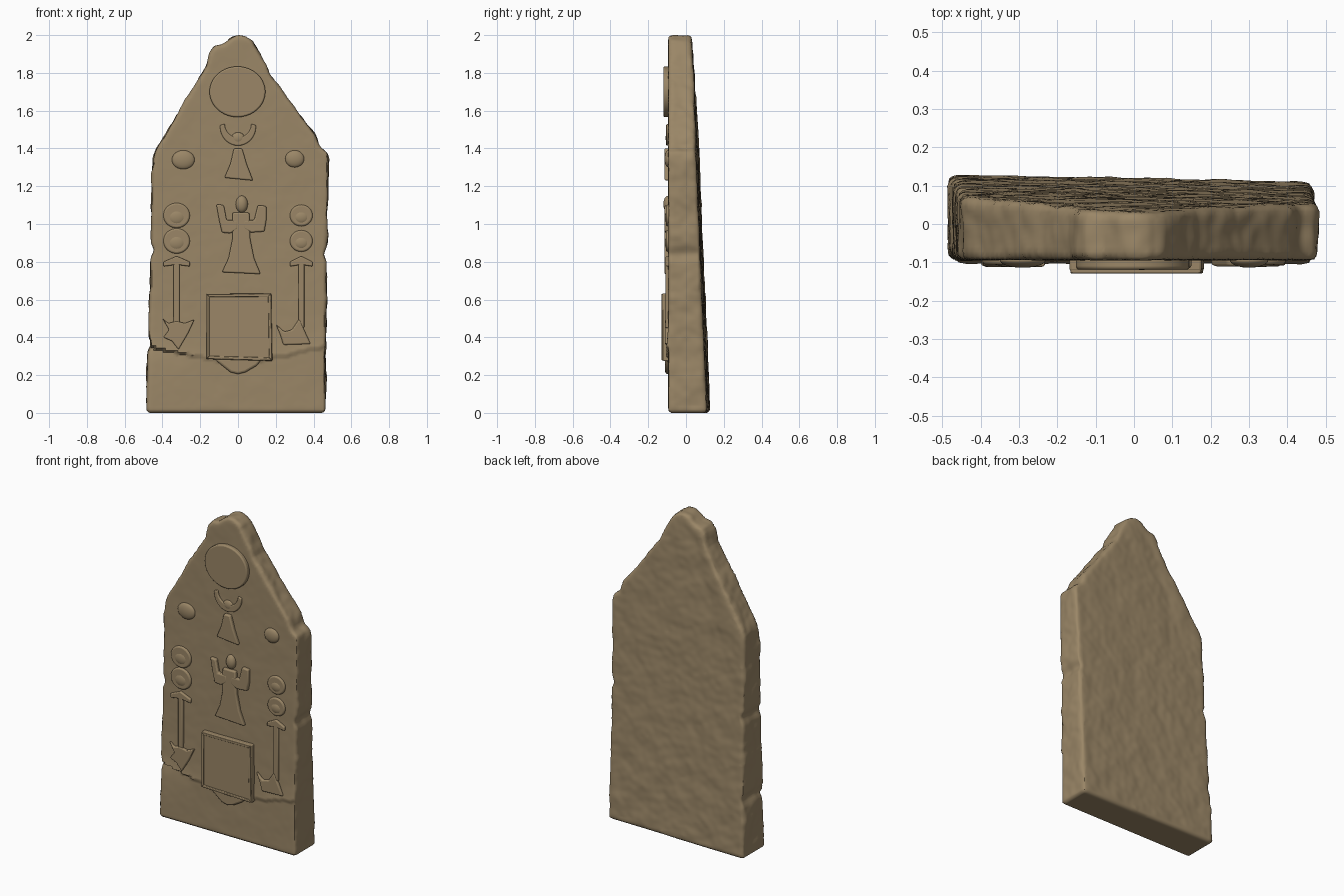
import bpy, bmesh, math
from mathutils import Vector, noise

if "Cube" in bpy.data.objects:
    bpy.data.objects.remove(bpy.data.objects["Cube"])

FACE = -0.094                      # y of the flat carved face

stone = bpy.data.materials.new("sandstone")
stone.diffuse_color = (0.325, 0.24, 0.135, 1)
stone.use_nodes = True
stone.node_tree.nodes["Principled BSDF"].inputs["Base Color"].default_value = stone.diffuse_color


def finish(ob, angle=40):
    me = ob.data
    me.materials.clear()
    me.materials.append(stone)
    me.shade_smooth()
    me.set_sharp_from_angle(angle=math.radians(angle))


def prism(name, pts, front, back):
    """Extrude an (x, z) outline between two y functions."""
    bm = bmesh.new()
    f = [bm.verts.new((x, front(x, z), z)) for x, z in pts]
    b = [bm.verts.new((x, back(x, z), z)) for x, z in pts]
    bm.faces.new(f)
    bm.faces.new(b[::-1])
    for i in range(len(pts)):
        j = (i + 1) % len(pts)
        bm.faces.new((f[j], f[i], b[i], b[j]))
    bmesh.ops.recalc_face_normals(bm, faces=bm.faces)
    me = bpy.data.meshes.new(name)
    bm.to_mesh(me)
    bm.free()
    ob = bpy.data.objects.new(name, me)
    bpy.context.collection.objects.link(ob)
    return ob


def relief(name, pts, depth, bevel=0.008):
    ob = prism(name, pts, lambda x, z: FACE - depth, lambda x, z: FACE + 0.02)
    m = ob.modifiers.new("worn_edges", 'BEVEL')
    m.width, m.segments, m.limit_method = bevel, 3, 'ANGLE'
    m.angle_limit = math.radians(35)
    finish(ob)
    return ob


def arc(cx, cz, rx, rz, a0, a1, n):
    return [(cx + rx * math.cos(math.radians(a0 + (a1 - a0) * i / n)),
             cz + rz * math.sin(math.radians(a0 + (a1 - a0) * i / n))) for i in range(n + 1)]


def disc(name, cx, cz, rx, rz, depth, bevel=0.008):
    return relief(name, arc(cx, cz, rx, rz, 0, 360, 40)[:-1], depth, bevel)


def pebble(name, x, z, rx, rz, depth):
    """Soft worn dome."""
    me = bpy.data.meshes.new(name)
    bm = bmesh.new()
    bmesh.ops.create_uvsphere(bm, u_segments=32, v_segments=16, radius=1)
    bm.to_mesh(me)
    bm.free()
    ob = bpy.data.objects.new(name, me)
    bpy.context.collection.objects.link(ob)
    ob.location, ob.scale = (x, FACE, z), (rx, depth, rz)
    finish(ob)


# Slab: broken pointed outline, back leaning forward towards the top
outline = [(-0.485, 0), (0.463, 0), (0.465, 0.35), (0.47, 0.85), (0.481, 1.35), (0.475, 1.38),
           (0.435, 1.41), (0.41, 1.47), (0.17, 1.79), (0.15, 1.84), (0.075, 1.97), (0.04, 1.994), (0, 2.0),
           (-0.035, 1.985), (-0.075, 1.95), (-0.125, 1.94), (-0.145, 1.91), (-0.17, 1.83),
           (-0.425, 1.41), (-0.445, 1.36), (-0.455, 1.28), (-0.46, 0.85), (-0.473, 0.45), (-0.478, 0.3)]
slab = prism("slab", outline, lambda x, z: FACE,
             lambda x, z: 0.12 - 0.02 * x - 0.043 * z - 0.03 * max(0, z - 1.8))
bev = slab.modifiers.new("worn_edges", 'BEVEL')
bev.width, bev.segments, bev.limit_method, bev.angle_limit = 0.016, 3, 'ANGLE', math.radians(60)
rm = slab.modifiers.new("remesh", 'REMESH')
rm.mode, rm.voxel_size = 'VOXEL', 0.013
me = bpy.data.meshes.new_from_object(slab.evaluated_get(bpy.context.evaluated_depsgraph_get()))
slab.modifiers.clear()
slab.data = me

# Weathering: lumpy sides and back, and a raised lip above the plain foot
normals = [v.normal.copy() for v in me.vertices]
points = [v.co.copy() for v in me.vertices]
moved = []
for co, n in zip(points, normals):
    front = co.y < FACE + 0.03 and n.y < -0.5
    amp = 0.0015 if front else (0.005 if n.y > 0.6 else 0.008)
    if co.z < 0.02:
        amp = 0
    move = n * (amp * (noise.noise(co * 9) + 0.5 * noise.noise(co * 25)))
    if co.y < FACE + 0.03:
        ledge = 0.255 + 0.09 * min(1, abs(co.x) / 0.45) + 0.006 * noise.noise(co * 12)
        d = co.z - ledge
        if d > 0:
            move.y -= 0.011 * math.exp(-d / 0.06)
        else:
            move.y += 0.022 * max(0, -co.x - 0.2) / 0.28 * math.exp(d / 0.08)
    # chips on the long edges
    for px, pz in ((0.475, 0.84), (-0.465, 0.86), (-0.48, 0.36)):
        r = math.hypot(co.x - px, (co.z - pz) * 1.2)
        if r < 0.05:
            move.x -= math.copysign(0.014, px) * (1 - r / 0.05)
    moved.extend(co + move)
me.vertices.foreach_set("co", moved)
me.update()
finish(slab, 50)

# Sun disc and crescent at the top
disc("sun_disc", -0.003, 1.70, 0.148, 0.134, 0.025)
relief("crescent", arc(0, 1.515, 0.095, 0.10, 175, 365, 20) + arc(0, 1.53, 0.07, 0.072, 360, 180, 20),
       0.011, 0.006)
pebble("crescent_boss", 0, 1.455, 0.035, 0.03, 0.014)
relief("upper_skirt", [(-0.022, 1.40), (0.022, 1.40), (0.045, 1.32), (0.08, 1.23),
                       (-0.072, 1.245), (-0.04, 1.32)], 0.02)

# Small bosses on each side
pebble("left_boss", -0.29, 1.34, 0.06, 0.05, 0.02)
pebble("right_boss", 0.30, 1.345, 0.05, 0.045, 0.02)

# Central figure with raised arms
relief("figure_body", [(-0.03, 1.06), (0.06, 1.06), (0.065, 0.92), (0.085, 0.82), (0.12, 0.735),
                       (-0.085, 0.745), (-0.05, 0.82), (-0.03, 0.92)], 0.02)
pebble("figure_head", 0.02, 1.105, 0.032, 0.045, 0.026)
relief("left_arm", [(-0.115, 1.105), (-0.075, 1.10), (-0.06, 1.02), (0.0, 1.02),
                    (0.0, 0.975), (-0.04, 0.95), (-0.085, 0.955), (-0.10, 1.02)], 0.021)
relief("right_arm", [(0.15, 1.095), (0.105, 1.10), (0.085, 1.02), (0.03, 1.02),
                     (0.03, 0.975), (0.07, 0.955), (0.14, 0.96), (0.15, 1.02)], 0.021)

# Side standards: stacked discs, crossbar, staff and spreading foot
for side, x, r in (("left", -0.325, 0.07), ("right", 0.335, 0.06)):
    for level, z in (("upper", 1.045), ("lower", 0.91)):
        disc(f"{side}_{level}_disc", x, z, r, r * 0.95, 0.012, 0.009)
        pebble(f"{side}_{level}_boss", x, z - 0.01, r * 0.7, r * 0.6, 0.018)
    relief(f"{side}_crossbar", [(x - r, 0.775), (x - r, 0.80), (x, 0.83), (x + r, 0.80),
                                (x + r, 0.775), (x, 0.785)], 0.014, 0.006)
    relief(f"{side}_staff", [(x - 0.016, 0.80), (x + 0.016, 0.80), (x + 0.016, 0.45),
                             (x - 0.016, 0.45)], 0.014, 0.006)
relief("left_foot", [(-0.40, 0.50), (-0.37, 0.475), (-0.325, 0.485), (-0.28, 0.475), (-0.23, 0.495),
                     (-0.265, 0.42), (-0.315, 0.335), (-0.35, 0.38), (-0.395, 0.40), (-0.365, 0.44)], 0.018)
relief("right_foot", [(0.20, 0.47), (0.245, 0.43), (0.285, 0.44), (0.325, 0.50), (0.35, 0.44),
                      (0.385, 0.365), (0.24, 0.36), (0.225, 0.41)], 0.017)

# Square altar panel with a thin rim, and the lump below it
relief("altar_panel", [(-0.168, 0.63), (0.176, 0.632), (0.182, 0.275), (-0.168, 0.285)], 0.029, 0.006)
outer = [Vector(p) for p in ((-0.166, 0.629), (0.175, 0.631), (0.18, 0.277), (-0.166, 0.286))]
middle = Vector((0.005, 0.455))
for i in range(4):
    a, b = outer[i], outer[(i + 1) % 4]
    relief(f"altar_rim_{i + 1}", [a, b, b.lerp(middle, 0.09), a.lerp(middle, 0.09)], 0.035, 0.004)
relief("altar_base", [(-0.13, 0.29), (0.13, 0.29), (0.10, 0.25), (0.04, 0.215), (0, 0.205),
                      (-0.04, 0.215), (-0.09, 0.255)], 0.016, 0.012)
